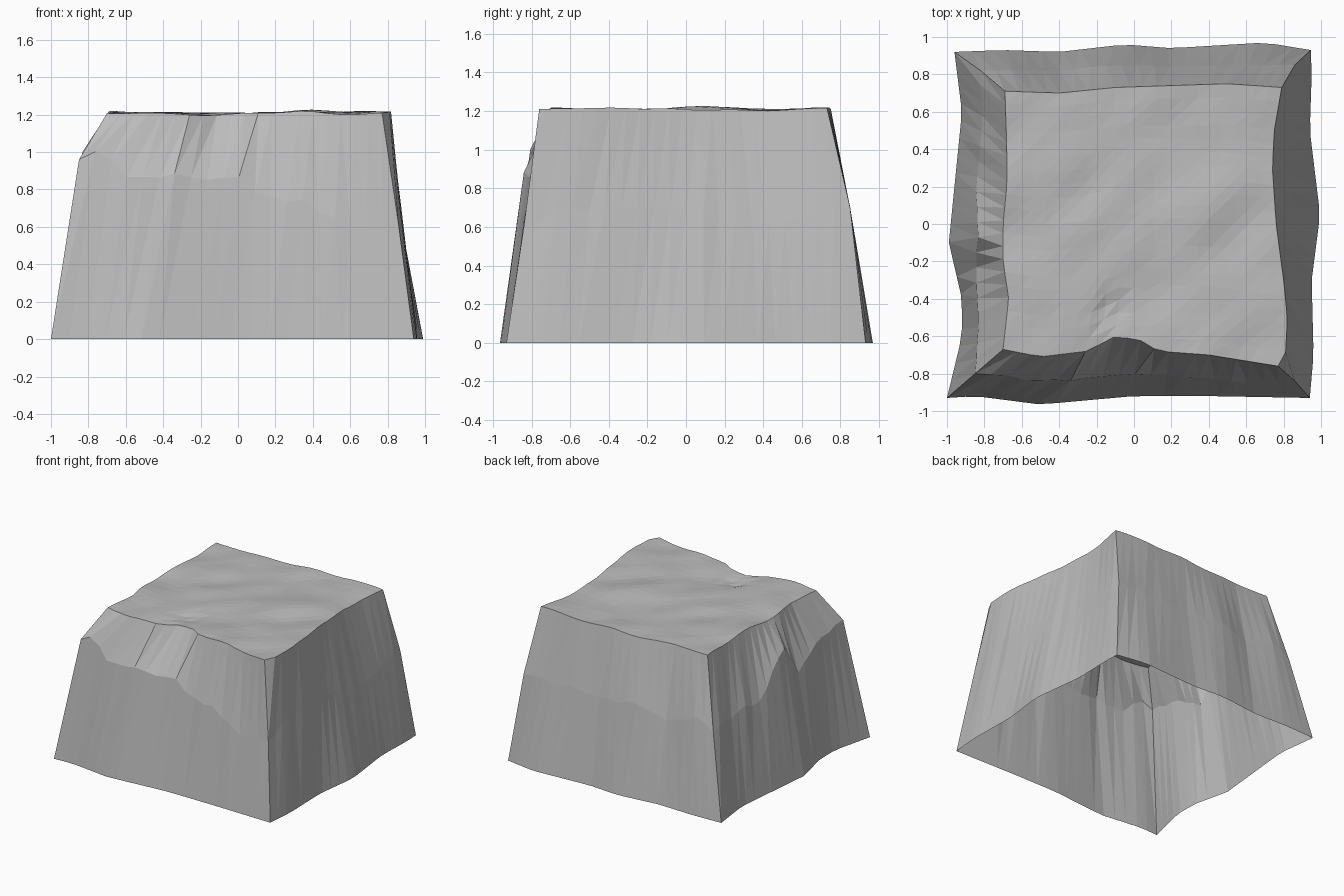
import bpy
import bmesh
from mathutils import Vector, noise

default = bpy.data.objects.get("Cube")
if default:
    bpy.data.objects.remove(default, do_unlink=True)

N = 20            # columns per side
TOP_Z = 1.2

# Outline key points, corner to corner, counter-clockwise from the front left.
# Foot and rim points are (x, y); shoulder points are (x, y, z).
front_foot = [(-1, -.93), (-.85, -.92), (-.5, -.965), (0, -.92), (.4, -.92), (.94, -.93)]
front_shoulder = [(-.85, -.8, .96), (-.7, -.81, 1), (-.62, -.83, .88), (-.4, -.84, .86),
                  (-.22, -.82, .88), (-.1, -.81, .83), (.02, -.8, .88), (.13, -.81, .77),
                  (.35, -.82, .72), (.6, -.84, .6), (.86, -.84, .6)]
front_rim = [(-.7, -.67), (-.5, -.71), (-.25, -.68), (-.1, -.6), (.03, -.62),
             (.13, -.68), (.4, -.7), (.77, -.76)]

right_foot = [(.94, -.93), (.96, -.7), (.95, -.3), (.995, .05), (.94, .5), (.95, .8), (.945, .93)]
right_shoulder = [(.86, -.84, .6), (.87, -.6, .7), (.87, -.3, .7), (.86, 0, .7),
                  (.85, .4, .6), (.86, .85, .7)]
right_rim = [(.77, -.76), (.81, -.7), (.82, -.5), (.8, -.3), (.76, 0), (.74, .3),
             (.75, .5), (.79, .73)]

back_foot = [(.945, .93), (.7, .97), (.2, .94), (-.05, .96), (-.4, .92), (-.7, .93), (-.96, .92)]
back_shoulder = [(.86, .85, .7), (.5, .85, .7), (.2, .84, .68), (-.1, .85, .72),
                 (-.4, .82, .65), (-.7, .82, .75), (-.82, .82, .65)]
back_rim = [(.79, .73), (.5, .75), (-.1, .73), (-.4, .7), (-.69, .71)]

left_foot = [(-.96, .92), (-.92, .6), (-.95, .3), (-.99, -.1), (-.92, -.4), (-.92, -.6), (-1, -.93)]
left_shoulder = [(-.82, .82, .65), (-.81, .55, .7), (-.84, .24, .7), (-.84, .03, .95),
                 (-.83, -.1, 1), (-.85, -.2, .74), (-.83, -.5, .9), (-.85, -.8, .96)]
left_rim = [(-.69, .71), (-.68, .4), (-.68, .2), (-.7, 0), (-.7, -.2), (-.67, -.4), (-.7, -.67)]

feet = [front_foot, right_foot, back_foot, left_foot]
shoulders = [front_shoulder, right_shoulder, back_shoulder, left_shoulder]
rims = [front_rim, right_rim, back_rim, left_rim]


def resample(keys, axis):
    """Spread N + 1 points evenly along one axis of a key-point line."""
    keys = [Vector(tuple(k) + (0,) * (3 - len(k))) for k in keys]
    start, end = keys[0][axis], keys[-1][axis]
    place = [(k[axis] - start) / (end - start) for k in keys]
    points = []
    for i in range(N + 1):
        t = i / N
        j = next((k for k in range(len(keys) - 2) if place[k + 1] >= t), len(keys) - 2)
        f = (t - place[j]) / (place[j + 1] - place[j])
        points.append(keys[j].lerp(keys[j + 1], f))
    return points


def relief(x, y):
    """Low diagonal ridges of the worn top."""
    along, across = x + y, x - y
    ridges = noise.noise(Vector((along * .9, across * 3.2, 4)))
    lumps = noise.noise(Vector((x * 4, y * 4, 9)))
    chip = max(0, 1 - Vector((x + .12, y + .46)).length / .12)
    return TOP_Z + .008 + .018 * ridges + .01 * lumps - .025 * chip


def make_ring(sides):
    ring = []
    for s, keys in enumerate(sides):
        ring += resample(keys, s % 2)[:-1]
    return ring


foot_ring, shoulder_ring, rim_ring = map(make_ring, (feet, shoulders, rims))

# Roughen the shoulder columns so the walls read as split stone
for i, p in enumerate(shoulder_ring):
    if i % N:
        outward = Vector((p.x, p.y, 0)).normalized()
        p += outward * .012 * noise.noise(Vector((i * .73, 2, 5)))
        p.z += .04 * noise.noise(Vector((i * .61, 7, 1)))
for p in rim_ring:
    p.z = relief(p.x, p.y)

bm = bmesh.new()
foot, shoulder, rim = [[bm.verts.new(p) for p in ring]
                       for ring in (foot_ring, shoulder_ring, rim_ring)]

# Walls, open underneath
count = len(foot)
for lower, upper in ((foot, shoulder), (shoulder, rim)):
    for i in range(count):
        j = (i + 1) % count
        bm.faces.new((lower[i], lower[j], upper[j]))
        bm.faces.new((lower[i], upper[j], upper[i]))

# Top sheet blended between the four rim lines
south, east = rim[:N + 1], rim[N:2 * N + 1]
north = rim[2 * N:3 * N + 1][::-1]
west = (rim[3 * N:] + rim[:1])[::-1]
grid = {}
for i in range(N + 1):
    for j in range(N + 1):
        u, v = i / N, j / N
        if j in (0, N):
            grid[i, j] = (north if j else south)[i]
        elif i in (0, N):
            grid[i, j] = (east if i else west)[j]
        else:
            p = south[i].co.lerp(north[i].co, v) + west[j].co.lerp(east[j].co, u)
            p -= south[0].co.lerp(south[N].co, u).lerp(north[0].co.lerp(north[N].co, u), v)
            p.z = relief(p.x, p.y)
            grid[i, j] = bm.verts.new(p)
for i in range(N):
    for j in range(N):
        a, b = grid[i, j], grid[i + 1, j]
        c, d = grid[i + 1, j + 1], grid[i, j + 1]
        bm.faces.new((a, b, c))
        bm.faces.new((a, c, d))

mesh = bpy.data.meshes.new("rock_block")
bm.to_mesh(mesh)
bm.free()
rock = bpy.data.objects.new("rock_block", mesh)
bpy.context.collection.objects.link(rock)

# Plain stone colour
stone = bpy.data.materials.new("stone_grey")
stone.use_nodes = True
colour = (.5, .5, .5, 1)
stone.diffuse_color = colour
stone.node_tree.nodes["Principled BSDF"].inputs["Base Color"].default_value = colour
mesh.materials.append(stone)
